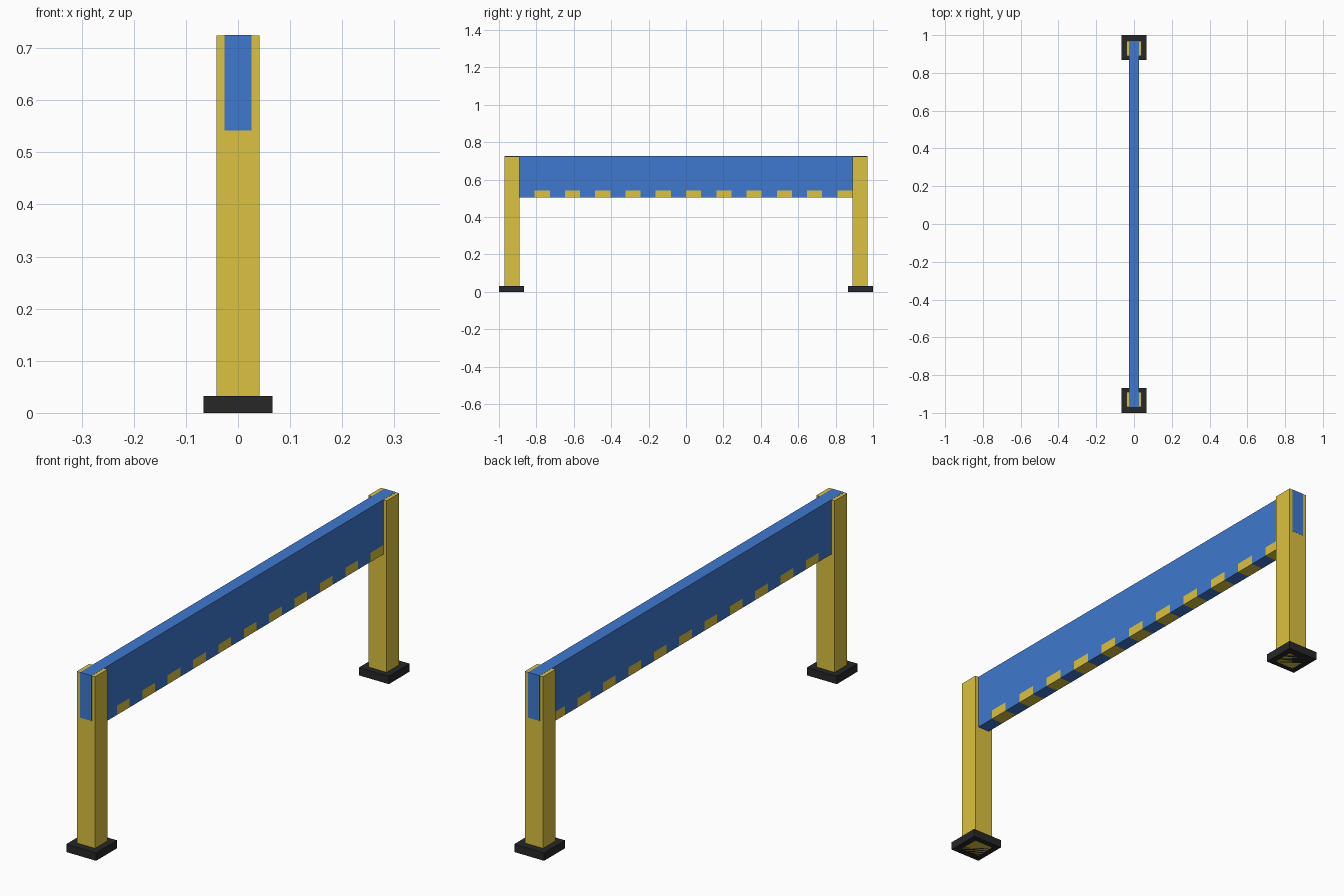
import bpy

if "Cube" in bpy.data.objects:
    bpy.data.objects.remove(bpy.data.objects["Cube"])


def material(name, rgb):
    m = bpy.data.materials.new(name)
    m.diffuse_color = (*rgb, 1)
    m.use_nodes = True
    m.node_tree.nodes["Principled BSDF"].inputs["Base Color"].default_value = m.diffuse_color
    return m


BLUE = material("blue_paint", (0.05, 0.19, 0.62))
YELLOW = material("yellow_paint", (0.71, 0.54, 0.05))
BLACK = material("black_rubber", (0.02, 0.02, 0.02))


def box(name, half_x, y0, y1, z0, z1, mat):
    """Box centred on x = 0, spanning y0..y1 and z0..z1."""
    bpy.ops.mesh.primitive_cube_add(size=1, location=(0, (y0 + y1) / 2, (z0 + z1) / 2))
    ob = bpy.context.object
    ob.name = name
    ob.scale = (2 * half_x, y1 - y0, z1 - z0)
    bpy.ops.object.transform_apply(location=False, rotation=False, scale=True)
    ob.data.materials.append(mat)
    return ob


# Posts on square feet, one at each end
for side, s in (("front", -1), ("back", 1)):
    y0, y1 = sorted((s * 0.89, s * 0.97))
    box(side + "_post", 0.041, y0, y1, 0.0, 0.7245, YELLOW)
    y0, y1 = sorted((s * 0.867, s * 1.0))
    box(side + "_foot", 0.0665, y0, y1, 0.0, 0.032, BLACK)

# Crossbeam running through both posts, a hair proud of them
box("crossbeam", 0.026, -0.9705, 0.9705, 0.542, 0.725, BLUE)

# Striped strip of alternating blocks below the beam
COUNT, START = 22, -0.89
step = -2 * START / COUNT
for i in range(COUNT):
    y = START + i * step
    box(f"stripe_block_{i + 1}", 0.026, y, y + step, 0.505, 0.542,
        YELLOW if i % 2 else BLUE)
